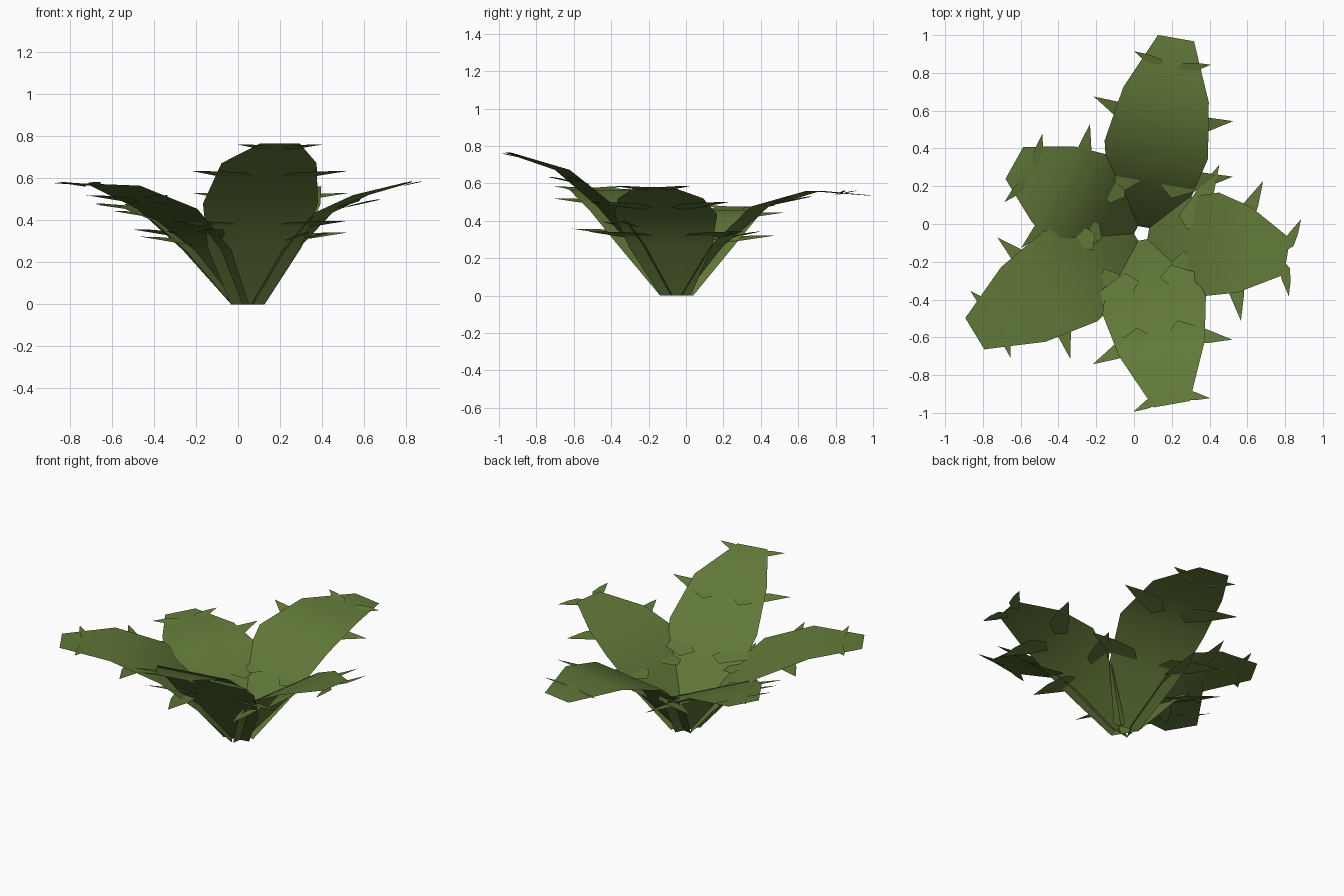
import bpy, math

if "Cube" in bpy.data.objects:
    bpy.data.objects.remove(bpy.data.objects["Cube"])

CENTER = (0.04, -0.05)
mat = bpy.data.materials.new("leaf green")
mat.diffuse_color = (0.12, 0.19, 0.04, 1)
mat.use_nodes = True
mat.node_tree.nodes["Principled BSDF"].inputs["Base Color"].default_value = mat.diffuse_color

# half widths of the five rows of a leaf, from base to tip
HALF = [0.082, 0.225, 0.278, 0.23, 0.097]

# thorn outline: (sideways, outward offset from its point)
THORN = [(0.375, 0), (0.24, -0.005), (0.11, -0.03),
         (0.05, -0.10), (0.11, -0.15), (0.24, -0.085)]

# name, heading in degrees, (outward, height) rows, (outward, height, scale) thorn pairs
LEAVES = [
    ("front_leaf", -80,
     [(.035, 0), (.21, .27), (.385, .48), (.621, .672), (.918, .765)],
     [(.36, .375, 1.13), (.637, .615, 1), (.922, .75, .55)]),
    ("back_leaf", 80,
     [(.035, 0), (.23, .27), (.45, .475), (.745, .56), (1.05, .535)],
     [(.38, .32, 1.13), (.67, .51, 1), (.943, .55, .55)]),
    ("back_left_leaf", 151,
     [(.035, 0), (.20, .25), (.36, .40), (.535, .455), (.77, .475)],
     [(.34, .30, 1.13), (.52, .425, 1), (.715, .47, .55)]),
    ("front_left_leaf", 211,
     [(.035, 0), (.22, .26), (.44, .455), (.73, .565), (1.03, .578)],
     [(.38, .335, 1.13), (.665, .50, 1), (.934, .572, .55)]),
    ("right_leaf", -9,
     [(.035, 0), (.21, .26), (.37, .435), (.55, .52), (.78, .58)],
     [(.35, .32, 1.13), (.592, .48, 1), (.822, .575, .55)]),
]


def place(angle, d, s, z):
    """Turn outward / sideways / height into a world position."""
    c, n = math.cos(angle), math.sin(angle)
    return (CENTER[0] + d * c - s * n, CENTER[1] + d * n + s * c, z)


def make(name, verts, faces):
    me = bpy.data.meshes.new(name)
    me.from_pydata(verts, [], faces)
    me.materials.append(mat)
    ob = bpy.data.objects.new(name, me)
    bpy.context.collection.objects.link(ob)
    return ob


for name, heading, rows, thorns in LEAVES:
    a = math.radians(heading)
    # leaf blade: a bent strip, upper side facing up
    verts = []
    for (d, z), w in zip(rows, HALF):
        verts += [place(a, d, -w, z), place(a, d, w, z)]
    faces = [(2 * i, 2 * i + 2, 2 * i + 3, 2 * i + 1) for i in range(len(rows) - 1)]
    blade = make(name, verts, faces)
    for p in blade.data.polygons:
        p.use_smooth = True

    # thorns: flat pointed plates on both sides, tilted up outwards
    verts, faces = [], []
    for d, z, k in thorns:
        for side in (1, -1):
            start = len(verts)
            verts += [place(a, d + o * k, side * s * k, z + 0.28 * k * (o + 0.07))
                      for s, o in THORN]
            ring = list(range(start, start + len(THORN)))
            faces.append(ring[::-1] if side < 0 else ring)
    spikes = make(name + "_thorns", verts, faces)
    # keep plates facing up
    for p in spikes.data.polygons:
        if p.normal.z < 0:
            p.flip()
